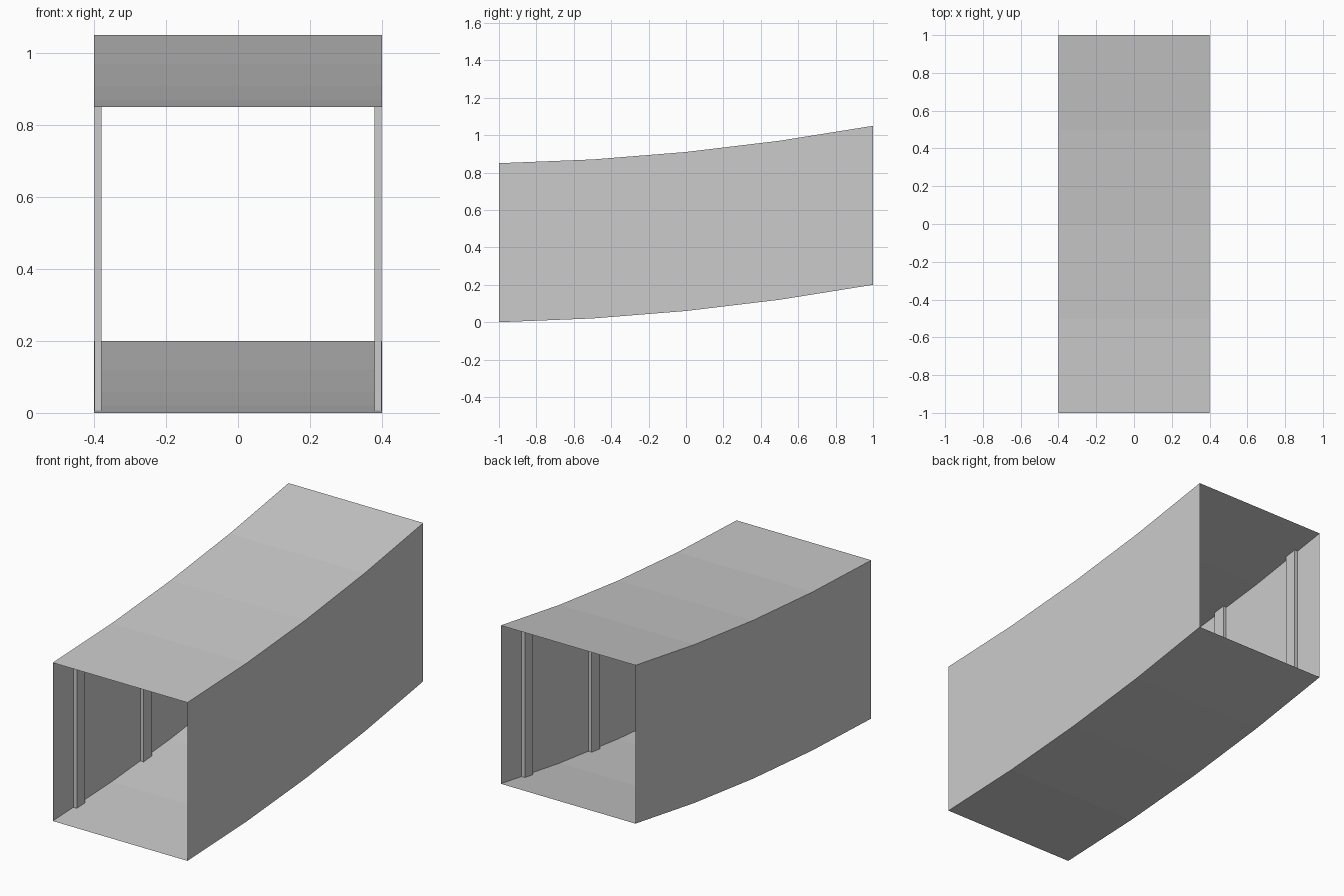
import bpy
import bmesh

cube = bpy.data.objects.get("Cube")
if cube:
    bpy.data.objects.remove(cube, do_unlink=True)

HALF_WIDTH = 0.4
HEIGHT = 0.85
STEPS = 4

grey = bpy.data.materials.new("light grey")
grey.use_nodes = True
grey.diffuse_color = (0.6, 0.6, 0.6, 1)
grey.node_tree.nodes["Principled BSDF"].inputs["Base Color"].default_value = (0.6, 0.6, 0.6, 1)


def station(i):
    """Position along the duct and floor height; the slope steepens each step."""
    return -1 + 2 * i / STEPS, 0.01 * i * (i + 1)


def floor_z(y):
    """Floor height between stations."""
    i = min(int((y + 1) * STEPS / 2), STEPS - 1)
    (y0, z0), (y1, z1) = station(i), station(i + 1)
    return z0 + (z1 - z0) * (y - y0) / (y1 - y0)


def section(bm, y, x0, x1):
    """Upright rectangular ring standing on the sloping floor."""
    z = floor_z(y)
    return [bm.verts.new((x, y, z + h))
            for x, h in ((x0, 0), (x1, 0), (x1, HEIGHT), (x0, HEIGHT))]


def loft(name, ys, x0, x1, capped):
    """Rectangular tube through the given positions."""
    bm = bmesh.new()
    rings = [section(bm, y, x0, x1) for y in ys]
    for a, b in zip(rings, rings[1:]):
        for k in range(4):
            n = (k + 1) % 4
            bm.faces.new((a[k], a[n], b[n], b[k]))
    if capped:
        bm.faces.new(rings[0])
        bm.faces.new(rings[-1])
    bmesh.ops.recalc_face_normals(bm, faces=bm.faces)
    mesh = bpy.data.meshes.new(name)
    bm.to_mesh(mesh)
    bm.free()
    mesh.materials.append(grey)
    obj = bpy.data.objects.new(name, mesh)
    bpy.context.collection.objects.link(obj)
    return obj


# Open-ended sheet shell, rising towards the back
loft("passage_shell", [station(i)[0] for i in range(STEPS + 1)],
     -HALF_WIDTH, HALF_WIDTH, False)

# Upright ribs on the inside of both walls
RIB_HALF = 0.035
RIB_DEPTH = 0.02
GAP = 0.001
for side, sign in (("left", 1), ("right", -1)):
    for n, y in enumerate((-0.79, -0.223, 0.223, 0.79), 1):
        loft(f"{side}_wall_rib_{n}", (y - RIB_HALF, y + RIB_HALF),
             sign * (HALF_WIDTH - RIB_DEPTH), sign * (HALF_WIDTH - GAP), True)
